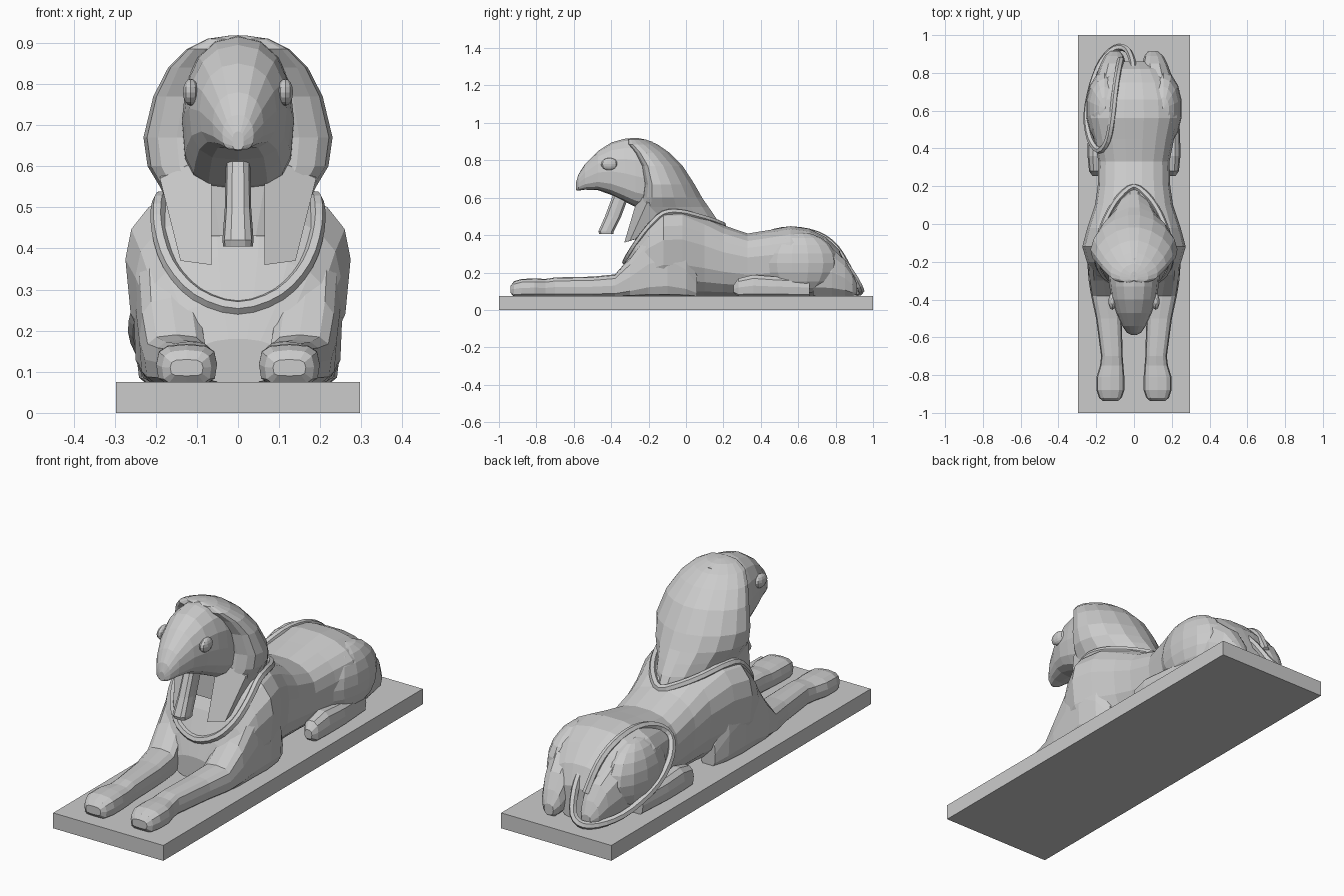
import bpy, bmesh
from math import sin, cos, pi
from mathutils import Vector
from mathutils.bvhtree import BVHTree


def make(name, bm):
    bmesh.ops.recalc_face_normals(bm, faces=bm.faces)
    me = bpy.data.meshes.new(name)
    bm.to_mesh(me)
    ob = bpy.data.objects.new(name, me)
    bpy.context.collection.objects.link(ob)
    return ob


def skin(name, rings, closed=False):
    """Bridge point rings into a flat-faced skin."""
    bm = bmesh.new()
    vr = [[bm.verts.new(p) for p in r] for r in rings]
    n = len(vr[0])
    pairs = list(zip(vr, vr[1:])) + ([(vr[-1], vr[0])] if closed else [])
    for a, b in pairs:
        for i in range(n):
            bm.faces.new((a[i], a[(i + 1) % n], b[(i + 1) % n], b[i]))
    if not closed:
        bm.faces.new(vr[0])
        bm.faces.new(vr[-1])
    return make(name, bm)


def loft(name, secs, axis='y', n=14, up=2.4, low=2.4, mid=0.5, side=1):
    """secs: (position, centre x, half width, low, high) along an axis."""
    rings = []
    for t, cx, hw, lo, hi in secs:
        c = lo + (hi - lo) * mid
        ring = []
        for i in range(n):
            a = 2 * pi * i / n
            e = 2 / (up if sin(a) >= 0 else low)
            sx = abs(cos(a)) ** e * (1 if cos(a) > 0 else -1)
            sv = abs(sin(a)) ** e
            v = c + (hi - c) * sv if sin(a) >= 0 else c - (c - lo) * sv
            x = side * (cx + hw * sx)
            ring.append((x, t, v) if axis == 'y' else (x, v, t))
        rings.append(ring)
    return skin(name, rings)


def tube(name, pts, r, closed=False, n=6, steps=3):
    """Tube along a smooth path through the points."""
    P = [Vector(p) for p in pts]
    m = len(P)
    get = (lambda i: P[i % m]) if closed else (lambda i: P[max(0, min(m - 1, i))])
    path = []
    for i in range(m if closed else m - 1):
        p0, p1, p2, p3 = get(i - 1), get(i), get(i + 1), get(i + 2)
        for k in range(steps):
            t = k / steps
            path.append(0.5 * (2 * p1 + (p2 - p0) * t + (2 * p0 - 5 * p1 + 4 * p2 - p3) * t * t
                               + (3 * p1 - p0 - 3 * p2 + p3) * t ** 3))
    if not closed:
        path.append(P[-1])
    mid = sum(path, Vector()) / len(path)
    L, rings = len(path), []
    for i, p in enumerate(path):
        a = path[(i - 1) % L] if closed else path[max(i - 1, 0)]
        b = path[(i + 1) % L] if closed else path[min(i + 1, L - 1)]
        d = (b - a).normalized()
        u = d.cross(p - mid).normalized()
        w = d.cross(u)
        rings.append([p + u * r * cos(2 * pi * k / n) + w * r * sin(2 * pi * k / n) for k in range(n)])
    return skin(name, rings, closed)


def ball(name, loc, size, u=12, v=8):
    bm = bmesh.new()
    bmesh.ops.create_uvsphere(bm, u_segments=u, v_segments=v, radius=1)
    for p in bm.verts:
        p.co = Vector(loc) + Vector(a * b for a, b in zip(p.co, size))
    return make(name, bm)


# plinth
bm = bmesh.new()
bmesh.ops.create_cube(bm, size=1)
for p in bm.verts:
    p.co = (p.co.x * 0.594, p.co.y * 2, p.co.z * 0.075 + 0.0375)
make("plinth", bm)

# lion body, from chest to rump
Z = 0.07
body = loft("body", [
    (-0.35, 0, 0.10, Z, 0.18), (-0.32, 0, 0.17, Z, 0.27), (-0.27, 0, 0.22, Z, 0.38),
    (-0.20, 0, 0.25, Z, 0.49), (-0.12, 0, 0.274, Z, 0.56), (-0.02, 0, 0.247, Z, 0.565),
    (0.10, 0, 0.207, Z, 0.51), (0.20, 0, 0.192, Z, 0.455), (0.33, 0, 0.188, Z, 0.41),
    (0.45, 0, 0.212, Z, 0.43), (0.56, 0, 0.24, Z, 0.45), (0.66, 0, 0.232, Z, 0.435),
    (0.75, 0, 0.20, Z, 0.39), (0.82, 0, 0.15, Z, 0.32), (0.86, 0, 0.09, Z, 0.23)],
    n=18, up=2.3, low=2.6, mid=0.62)

# hood, with a narrower neck at its foot
loft("hood", [
    (0.43, 0, 0.13, -0.25, 0.20), (0.50, 0, 0.165, -0.25, 0.16), (0.55, 0, 0.19, -0.25, 0.125),
    (0.60, 0, 0.22, -0.235, 0.09), (0.67, 0, 0.23, -0.225, 0.05), (0.77, 0, 0.206, -0.24, -0.015),
    (0.84, 0, 0.17, -0.275, -0.085), (0.885, 0, 0.125, -0.31, -0.15), (0.91, 0, 0.075, -0.31, -0.21),
    (0.918, 0, 0.02, -0.30, -0.25)], axis='z', n=18, up=1.75, low=3.2, mid=0.33)

# bird head with hooked beak
loft("head", [
    (-0.587, 0, 0.014, 0.64, 0.685), (-0.575, 0, 0.038, 0.638, 0.725), (-0.54, 0, 0.062, 0.643, 0.78),
    (-0.47, 0, 0.094, 0.64, 0.85), (-0.40, 0, 0.119, 0.615, 0.895), (-0.33, 0, 0.13, 0.58, 0.915),
    (-0.27, 0, 0.136, 0.55, 0.919), (-0.18, 0, 0.136, 0.53, 0.90)], n=16, up=2.2, low=3.0, mid=0.45)

# ceremonial beard
loft("beard", [(0.405, 0, 0.036, -0.465, -0.385), (0.42, 0, 0.038, -0.47, -0.385),
               (0.50, 0, 0.032, -0.435, -0.345), (0.62, 0, 0.03, -0.39, -0.30)], axis='z', n=10, up=3, low=3)

# collar band snapped to the body surface
half = [(0.08, 0.15, 0.49), (0.145, 0.07, 0.52), (0.185, -0.03, 0.545), (0.2, -0.13, 0.53),
        (0.195, -0.20, 0.45), (0.165, -0.26, 0.36), (0.10, -0.31, 0.29)]
loop = [(0, 0.2, 0.46)] + half + [(0, -0.335, 0.26)] + [(-x, y, z) for x, y, z in reversed(half)]
bm = bmesh.new()
bm.from_mesh(body.data)
tree = BVHTree.FromBMesh(bm)
tube("collar", [tree.find_nearest(Vector(p))[0] for p in loop], 0.018, closed=True)
bm.free()

for s, tag in ((1, "right"), (-1, "left")):
    # eyes
    ball("eye_" + tag, (s * 0.115, -0.41, 0.78), (0.02, 0.045, 0.033), 10, 8)
    # hood lappets over the chest
    face = [(0.065, -0.25, 0.63), (0.19, -0.21, 0.57), (0.14, -0.30, 0.37), (0.065, -0.33, 0.36)]
    skin("lappet_" + tag, [[(s * x, y + d, z + d * 0.3) for x, y, z in face] for d in (0, 0.12)])
    # front leg: paw, forearm, elbow and shoulder
    loft("front_leg_" + tag, [
        (-0.937, 0.125, 0.04, 0.09, 0.13), (-0.92, 0.125, 0.06, Z, 0.153), (-0.88, 0.125, 0.074, Z, 0.166),
        (-0.81, 0.125, 0.074, Z, 0.168), (-0.75, 0.118, 0.062, Z, 0.166), (-0.70, 0.117, 0.057, Z, 0.174),
        (-0.50, 0.133, 0.068, Z, 0.178), (-0.38, 0.15, 0.077, Z, 0.19), (-0.30, 0.163, 0.077, Z, 0.28),
        (-0.20, 0.168, 0.08, Z, 0.42), (-0.10, 0.17, 0.085, Z, 0.47), (0.0, 0.165, 0.07, Z, 0.36),
        (0.06, 0.16, 0.04, Z, 0.2)],
        n=12, up=3.0, low=4, side=s)
    # folded hind leg: thigh, foot and hock
    ball("thigh_" + tag, (s * 0.155, 0.61, 0.25), (0.1, 0.20, 0.165), 14, 10)
    loft("hind_foot_" + tag, [
        (0.255, 0.2, 0.02, 0.09, 0.135), (0.28, 0.2, 0.038, Z, 0.17), (0.36, 0.2, 0.046, Z, 0.19),
        (0.48, 0.2, 0.044, Z, 0.18), (0.66, 0.19, 0.04, Z, 0.17)], n=10, up=2.4, low=3.5, side=s)
    loft("hock_" + tag, [
        (0.68, 0.13, 0.09, Z, 0.36), (0.78, 0.12, 0.082, Z, 0.335), (0.85, 0.11, 0.066, Z, 0.27),
        (0.89, 0.105, 0.05, Z, 0.20), (0.915, 0.1, 0.025, 0.085, 0.14)], n=10, side=s)

# tail curled around the left haunch
tube("tail", [
    (0.0, 0.80, 0.30), (-0.01, 0.87, 0.22), (-0.04, 0.925, 0.13), (-0.10, 0.93, 0.095), (-0.17, 0.86, 0.10),
    (-0.22, 0.74, 0.13), (-0.25, 0.58, 0.20), (-0.232, 0.45, 0.28), (-0.185, 0.39, 0.35),
    (-0.14, 0.44, 0.405), (-0.115, 0.56, 0.43), (-0.10, 0.70, 0.405), (-0.085, 0.80, 0.335), (-0.07, 0.87, 0.22)],
    0.018)
